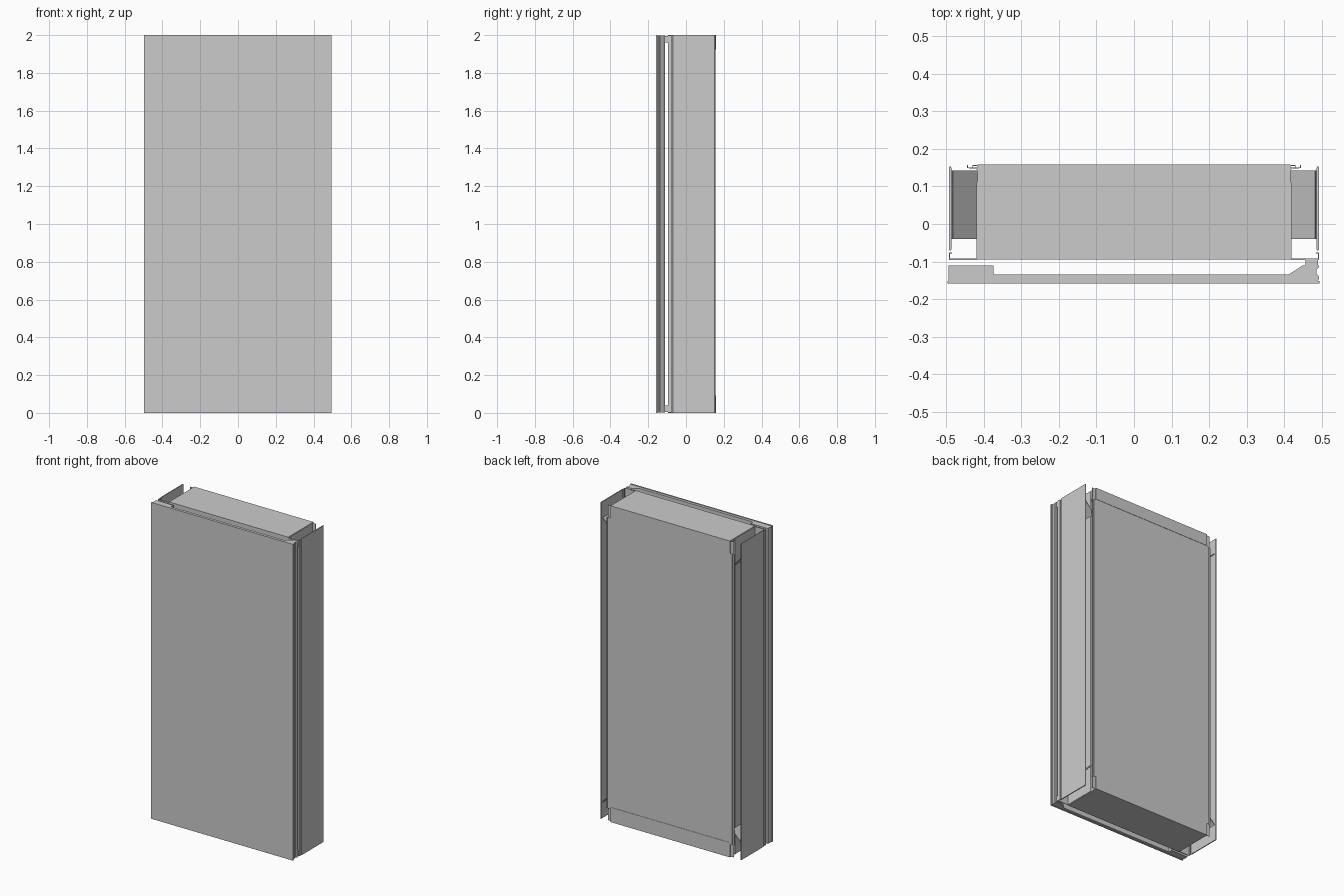
import bpy, bmesh
from mathutils import Vector

if "Cube" in bpy.data.objects:
    bpy.data.objects.remove(bpy.data.objects["Cube"])


def make(name, bm):
    bmesh.ops.recalc_face_normals(bm, faces=bm.faces[:])
    me = bpy.data.meshes.new(name)
    bm.to_mesh(me)
    bm.free()
    ob = bpy.data.objects.new(name, me)
    bpy.context.collection.objects.link(ob)
    return ob


def box(name, x0, x1, y0, y1, z0, z1):
    bm = bmesh.new()
    bmesh.ops.create_cube(bm, size=1)
    for v in bm.verts:
        v.co = Vector(((x0 + x1) / 2 + v.co.x * (x1 - x0),
                       (y0 + y1) / 2 + v.co.y * (y1 - y0),
                       (z0 + z1) / 2 + v.co.z * (z1 - z0)))
    return make(name, bm)


def extrude(name, pts, z0, z1):
    """Closed xy outline extruded upward."""
    bm = bmesh.new()
    f = bm.faces.new([bm.verts.new((x, y, z0)) for x, y in pts])
    r = bmesh.ops.extrude_face_region(bm, geom=[f])
    bmesh.ops.translate(bm, vec=(0, 0, z1 - z0),
                        verts=[g for g in r["geom"] if isinstance(g, bmesh.types.BMVert)])
    return make(name, bm)


def sheet(name, pts, z0, z1, thick=0.003):
    """Folded sheet metal following an open xy path."""
    bm = bmesh.new()
    lo = [bm.verts.new((x, y, z0)) for x, y in pts]
    hi = [bm.verts.new((x, y, z1)) for x, y in pts]
    for i in range(len(pts) - 1):
        bm.faces.new((lo[i], lo[i + 1], hi[i + 1], hi[i]))
    ob = make(name, bm)
    m = ob.modifiers.new("thickness", "SOLIDIFY")
    m.thickness, m.offset, m.use_even_offset = thick, 0, True
    return ob


def mirror_x(ob):
    m = ob.modifiers.new("mirror", "MIRROR")
    m.use_axis = (True, False, False)
    return ob


# Door: front sheet, shadow groove, and inner pan with raised edges
box("door_front", -0.497, 0.495, -0.158, -0.152, 0, 2)
extrude("door_pan", [(-0.495, -0.153), (0.488, -0.153), (0.493, -0.146), (0.493, -0.14),
                     (0.486, -0.132), (0.486, -0.122), (0.493, -0.115), (0.493, -0.11),
                     (0.45, -0.11), (0.412, -0.135), (-0.375, -0.135), (-0.375, -0.111),
                     (-0.495, -0.111)], 0.003, 1.997)

# Hinge blocks joining door and frame
for z in (0.005, 1.96):
    box("hinge_block", 0.457, 0.49, -0.112, -0.094, z, z + 0.035)

# Top and bottom caps of the body
box("top_cap", -0.417, 0.417, -0.094, 0.158, 1.925, 2)
box("bottom_cap", -0.417, 0.417, -0.094, 0.158, 0, 0.093)

# Back panel, slightly set in from the caps
box("back_panel", -0.417, 0.417, 0.15, 0.156, 0.093, 1.925)

# Folded corner posts with rear hooks
mirror_x(sheet("corner_post", [(0.485, -0.077), (0.492, -0.077), (0.492, -0.094), (0.418, -0.094),
                               (0.418, 0.11), (0.414, 0.115), (0.418, 0.149),
                               (0.44, 0.149)], 0.003, 1.997))
mirror_x(sheet("rear_hook", [(0.418, 0.156), (0.43, 0.156), (0.43, 0.15), (0.444, 0.15),
                             (0.444, 0.157)], 0.08, 1.92, 0.002))

# Outer side panels with rounded edges
mirror_x(extrude("side_panel", [(0.487, -0.068), (0.490, -0.072), (0.493, -0.068),
                                (0.493, 0.151), (0.490, 0.155), (0.487, 0.151)], 0, 2))

# Sloped gussets between posts and side panels
for name, zi, zo in (("upper_gusset", 1.83, 1.9), ("lower_gusset", 0.17, 0.1)):
    bm = bmesh.new()
    bm.faces.new([bm.verts.new(p) for p in ((0.419, -0.04, zi), (0.485, -0.04, zo),
                                            (0.485, 0.142, zo), (0.419, 0.142, zi))])
    g = make(name, bm)
    s = g.modifiers.new("thickness", "SOLIDIFY")
    s.thickness = 0.004
    mirror_x(g)
